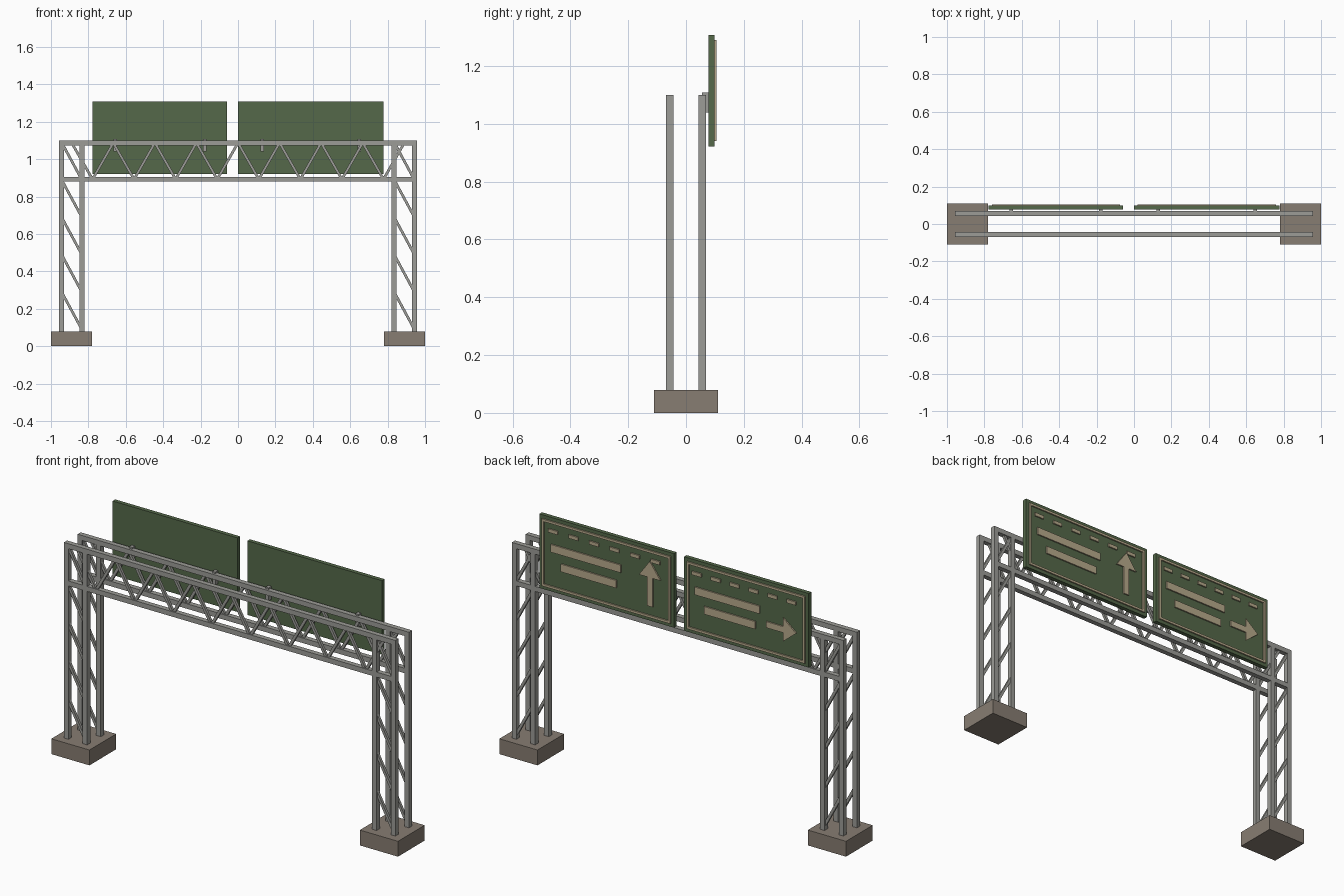
import bpy, bmesh, math
from mathutils import Matrix, Vector

if "Cube" in bpy.data.objects:
    bpy.data.objects.remove(bpy.data.objects["Cube"])


def srgb(r, g, b):
    lin = lambda c: c / 12.92 if c <= 0.04045 else ((c + 0.055) / 1.055) ** 2.4
    return tuple(lin(c / 255) for c in (r, g, b)) + (1.0,)


def material(name, rgb):
    m = bpy.data.materials.new(name)
    m.diffuse_color = srgb(*rgb)
    m.use_nodes = True
    m.node_tree.nodes["Principled BSDF"].inputs["Base Color"].default_value = m.diffuse_color
    return m


STEEL = material("galvanised grey", (156, 156, 151))
CONCRETE = material("concrete brown grey", (135, 125, 114))
GREEN = material("sign green", (85, 105, 74))
TAN = material("marking tan", (184, 170, 140))


def finish(bm, name, mat):
    bmesh.ops.recalc_face_normals(bm, faces=bm.faces)
    me = bpy.data.meshes.new(name)
    bm.to_mesh(me)
    bm.free()
    me.materials.append(mat)
    ob = bpy.data.objects.new(name, me)
    bpy.context.collection.objects.link(ob)
    return ob


def box(bm, x0, x1, y0, y1, z0, z1):
    mid = Vector((x0 + x1, y0 + y1, z0 + z1)) / 2
    m = Matrix.Translation(mid) @ Matrix.Diagonal((x1 - x0, y1 - y0, z1 - z0, 1))
    bmesh.ops.create_cube(bm, size=1, matrix=m)


def brace(bm, a, b, y, t):
    # square bar between two (x, z) points in the plane y
    dx, dz = b[0] - a[0], b[1] - a[1]
    m = (Matrix.Translation(((a[0] + b[0]) / 2, y, (a[1] + b[1]) / 2))
         @ Matrix.Rotation(-math.atan2(dz, dx), 4, 'Y')
         @ Matrix.Diagonal((math.hypot(dx, dz), t, t, 1)))
    bmesh.ops.create_cube(bm, size=1, matrix=m)


def plate(bm, pts, y0, y1):
    # flat (x, z) outline extruded along y
    f = bm.faces.new([bm.verts.new((x, y0, z)) for x, z in pts])
    r = bmesh.ops.extrude_face_region(bm, geom=[f])
    verts = [v for v in r["geom"] if isinstance(v, bmesh.types.BMVert)]
    bmesh.ops.translate(bm, vec=(0, y1 - y0, 0), verts=verts)


H = 0.013            # half width of the main steel
FRAME_Y = 0.056      # front and back frame planes
OUTER, INNER = 0.943, 0.835
TOP, LOW = 1.087, 0.893

# Concrete footings
for side, s in (("left", -1), ("right", 1)):
    bm = bmesh.new()
    box(bm, s * 0.89 - 0.11, s * 0.89 + 0.11, -0.11, 0.11, 0, 0.08)
    finish(bm, side + "_footing", CONCRETE)

    # Tower posts
    bm = bmesh.new()
    for x in (s * OUTER, s * INNER):
        for y in (-FRAME_Y, FRAME_Y):
            box(bm, x - H, x + H, y - H, y + H, 0.08, 1.1)
    finish(bm, side + "_tower_posts", STEEL)

    # Tower diagonals, all leaning the same way
    bm = bmesh.new()
    xa, xb = sorted((s * OUTER, s * INNER))
    for y in (-FRAME_Y, FRAME_Y):
        for i in range(5):
            z = 0.09 + 0.2 * i
            brace(bm, (xa, z + 0.2), (xb, z), y, 0.014)
    finish(bm, side + "_tower_braces", STEEL)

# Truss chords and zigzag web for both frames
for side, y in (("front", -FRAME_Y), ("back", FRAME_Y)):
    bm = bmesh.new()
    for z in (TOP, LOW):
        box(bm, -0.956, 0.956, y - H, y + H, z - H, z + H)
    finish(bm, side + "_truss_chords", STEEL)
    bm = bmesh.new()
    step = 2 * 0.889 / 16
    nodes = [(-0.889 + step * i, LOW if i % 2 else TOP) for i in range(17)]
    for a, b in zip(nodes, nodes[1:]):
        brace(bm, a, b, y, 0.014)
    finish(bm, side + "_truss_web", STEEL)

# Sign boards with raised markings on the back side
Z0, Z1 = 0.922, 1.308
Y0, Y1, Y2 = 0.077, 0.0985, 0.1055
UP_ARROW, SIDE_ARROW = "up", "side"


def sign(name, x0, x1, arrow):
    w, h = x1 - x0, Z1 - Z0
    bm = bmesh.new()
    box(bm, x0, x1, Y0, Y1, Z0, Z1)
    finish(bm, name + "_board", GREEN)

    # Hanger brackets to the top chord
    bm = bmesh.new()
    for k in (-1, 1):
        x = (x0 + x1) / 2 + k * w / 3
        box(bm, x - 0.009, x + 0.009, 0.055, Y0 + 0.002, 1.04, 1.108)
    finish(bm, name + "_brackets", STEEL)

    # Border strips
    bm = bmesh.new()
    e, t = 0.018, 0.012
    a, b, c, d = x0 + e, x1 - e, Z0 + e, Z1 - e
    box(bm, a, b, Y1, Y2, d - t, d)
    box(bm, a, b, Y1, Y2, c, c + t)
    box(bm, a, a + t, Y1, Y2, c + t, d - t)
    box(bm, b - t, b, Y1, Y2, c + t, d - t)
    finish(bm, name + "_border", TAN)

    # Dashes and bars; u runs left to right as seen from behind, v downward
    px = lambda u: x1 - u * w
    pz = lambda v: Z1 - v * h
    bm = bmesh.new()
    for i in range(6):
        x, z = px(0.105 + 0.152 * i), pz(0.18)
        box(bm, x - 0.027, x + 0.027, Y1, Y2, z - 0.009, z + 0.009)
    for u0, u1, v in ((0.09, 0.61, 0.41), (0.165, 0.575, 0.635)):
        box(bm, px(u1), px(u0), Y1, Y2, pz(v) - 0.02, pz(v) + 0.02)
    finish(bm, name + "_bars", TAN)

    # Arrow: outline along its axis (length, half width)
    bm = bmesh.new()
    if arrow == UP_ARROW:
        tail, neck, tip = pz(0.80), pz(0.41), pz(0.19)
        c = px(0.825)
    else:
        tail, neck, tip = px(0.665), px(0.80), px(0.905)
        c = pz(0.58)
    hw, sw = 0.062, 0.016
    out = [(tail, -sw), (neck, -sw), (neck, -hw), (tip, 0),
           (neck, hw), (neck, sw), (tail, sw)]
    pts = [(c + o, l) if arrow == UP_ARROW else (l, c + o) for l, o in out]
    plate(bm, pts, Y1, Y2)
    finish(bm, name + "_arrow", TAN)


sign("left_sign", -0.777, -0.058, SIDE_ARROW)
sign("right_sign", 0.0, 0.777, UP_ARROW)
